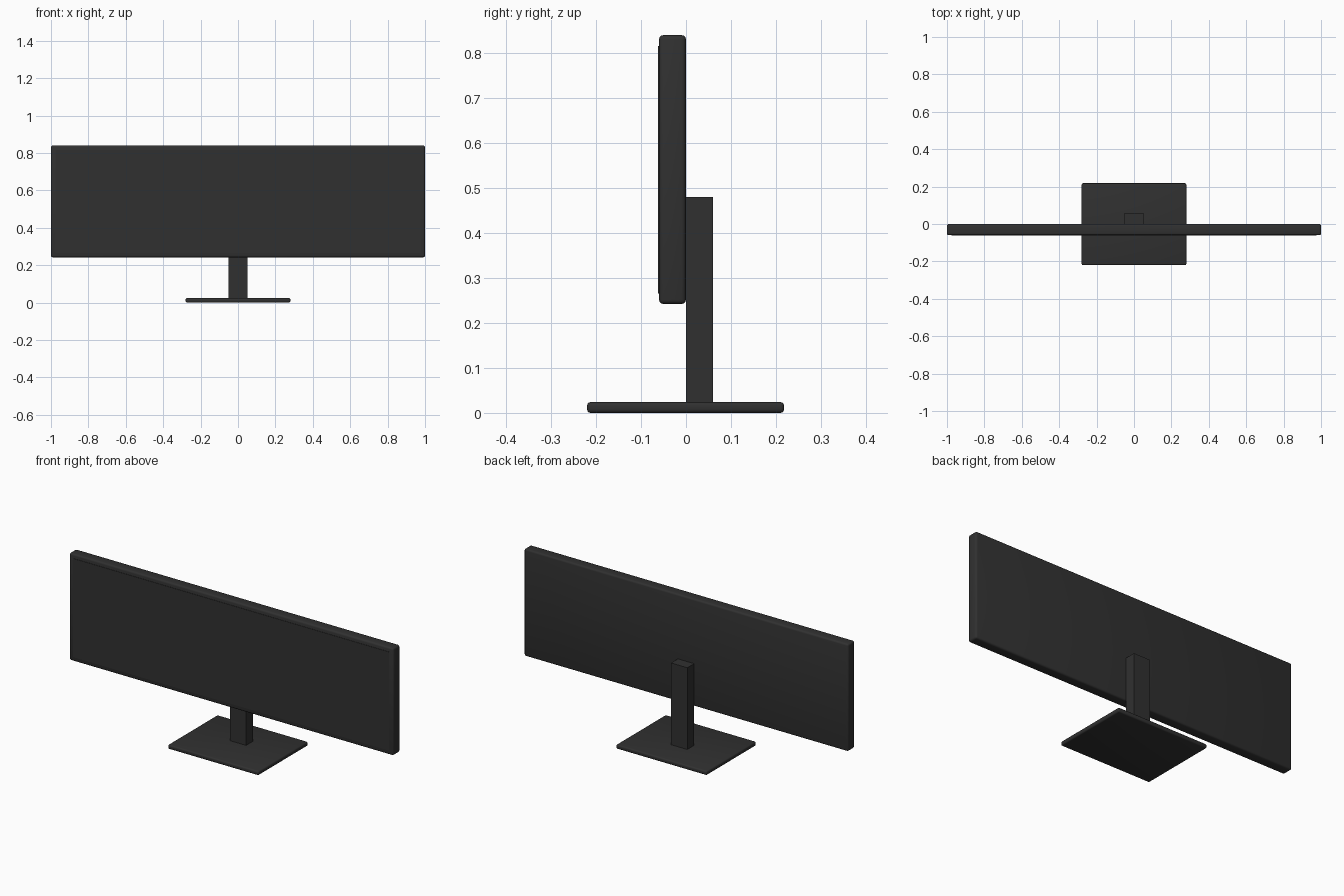
import bpy
import math

if "Cube" in bpy.data.objects:
    bpy.data.objects.remove(bpy.data.objects["Cube"])

black = bpy.data.materials.new("matte black")
black.diffuse_color = (0.03, 0.03, 0.03, 1)
black.use_nodes = True
black.node_tree.nodes["Principled BSDF"].inputs["Base Color"].default_value = black.diffuse_color


def box(name, low, high, bevel=0.0):
    """Box between two corners, with optional rounded edges."""
    bpy.ops.mesh.primitive_cube_add(
        size=1, location=[(a + b) / 2 for a, b in zip(low, high)])
    ob = bpy.context.object
    ob.name = name
    ob.scale = [b - a for a, b in zip(low, high)]
    bpy.ops.object.transform_apply(location=False, rotation=False, scale=True)
    ob.data.materials.append(black)
    if bevel:
        mod = ob.modifiers.new("rounded edges", 'BEVEL')
        mod.width = bevel
        mod.segments = 3
        bpy.ops.object.modifier_apply(modifier=mod.name)
        bpy.ops.object.shade_smooth_by_angle(angle=math.radians(35))
    return ob


# Wide display housing and the thin panel on its front
box("display_housing", (-1, -0.06, 0.242), (1, 0, 0.84), 0.01)
box("screen_panel", (-0.975, -0.062, 0.266), (0.975, -0.055, 0.816))

# Upright column behind the display and the flat foot
box("stand_column", (-0.05, 0, 0.02), (0.05, 0.06, 0.48))
box("stand_base", (-0.28, -0.22, 0), (0.28, 0.218, 0.024), 0.008)
